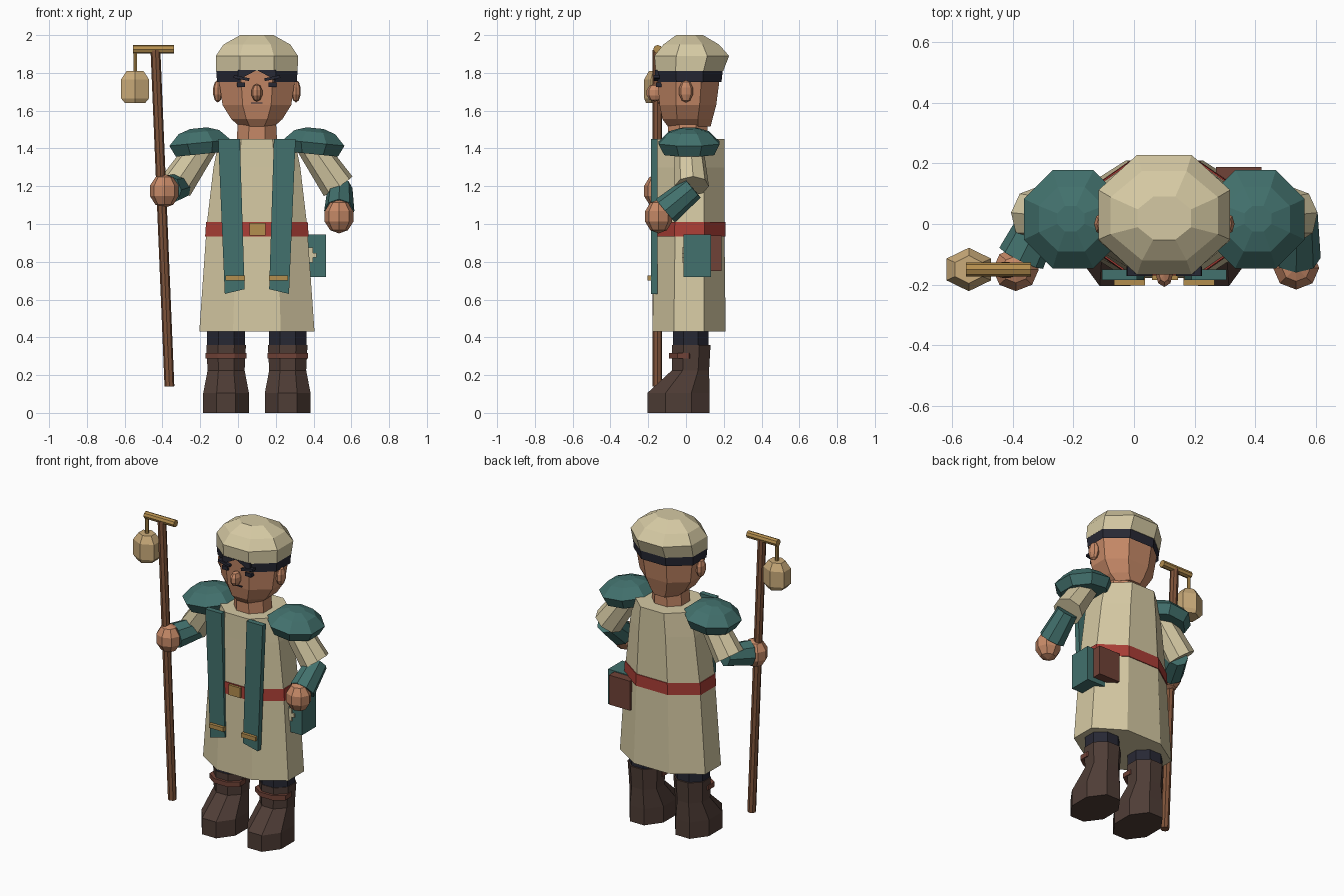
import bpy, bmesh, math
from mathutils import Vector, Matrix

cube = bpy.data.objects.get("Cube")
if cube:
    bpy.data.objects.remove(cube)


def colour(name, r, g, b):
    lin = [((c / 255 + 0.055) / 1.055) ** 2.4 for c in (r, g, b)] + [1]
    m = bpy.data.materials.new(name)
    m.use_nodes = True
    m.diffuse_color = lin
    bsdf = m.node_tree.nodes["Principled BSDF"]
    bsdf.inputs["Base Color"].default_value = lin
    bsdf.inputs["Roughness"].default_value = 0.9
    return m


CREAM = colour("cream cloth", 213, 201, 163)
TEAL = colour("teal cloth", 66, 113, 109)
SKIN = colour("skin", 198, 137, 103)
NAVY = colour("dark navy", 39, 40, 52)
BOOT = colour("dark boot leather", 79, 61, 54)
RED = colour("red belt", 170, 62, 54)
GOLD = colour("gold", 180, 142, 78)
WOOD = colour("staff wood", 128, 84, 58)
TAN = colour("lantern tan", 202, 171, 122)
LEATHER = colour("brown leather", 112, 66, 55)
CX = 0.1  # body centre line


def finish(name, bm, mat):
    bmesh.ops.recalc_face_normals(bm, faces=bm.faces)
    me = bpy.data.meshes.new(name)
    bm.to_mesh(me)
    bm.free()
    me.materials.append(mat)
    ob = bpy.data.objects.new(name, me)
    bpy.context.collection.objects.link(ob)
    return ob


def loft(name, mat, rings, n=8, x=CX, tilt=0):
    """Stacked flat-sided rings, each (z, half width, y front, y back)."""
    bm = bmesh.new()
    k = 1 / math.cos(math.pi / n)
    loops = []
    for z, hx, y0, y1 in rings:
        loop = []
        for i in range(n):
            a = (i + 0.5) * math.tau / n
            loop.append(bm.verts.new((x + hx * k * math.cos(a),
                                      (y0 + y1) / 2 + (y1 - y0) / 2 * k * math.sin(a), z)))
        loops.append(loop)
    for lo, hi in zip(loops, loops[1:]):
        for i in range(n):
            j = (i + 1) % n
            bm.faces.new((lo[i], lo[j], hi[j], hi[i]))
    bm.faces.new(loops[0])
    bm.faces.new(loops[-1])
    if tilt:
        pivot = Vector((x, 0, rings[0][0]))
        bmesh.ops.rotate(bm, verts=bm.verts, cent=pivot, matrix=Matrix.Rotation(tilt, 3, 'Y'))
    return finish(name, bm, mat)


def rod(name, mat, a, b, r1, r2=None, n=8):
    a, b = Vector(a), Vector(b)
    bm = bmesh.new()
    rot = (b - a).to_track_quat('Z', 'Y').to_matrix().to_4x4()
    bmesh.ops.create_cone(bm, cap_ends=True, segments=n, radius1=r1, radius2=r2 or r1,
                          depth=(b - a).length, matrix=Matrix.Translation((a + b) / 2) @ rot)
    return finish(name, bm, mat)


def box(name, mat, lo, hi, turn=0):
    lo, hi = Vector(lo), Vector(hi)
    bm = bmesh.new()
    m = (Matrix.Translation((lo + hi) / 2) @ Matrix.Rotation(turn, 4, 'Y')
         @ Matrix.Diagonal((*(hi - lo), 1)))
    bmesh.ops.create_cube(bm, size=1, matrix=m)
    return finish(name, bm, mat)


def ball(name, mat, centre, size, seg=8, rings=5):
    bm = bmesh.new()
    m = Matrix.Translation(centre) @ Matrix.Diagonal((*size, 1))
    bmesh.ops.create_uvsphere(bm, u_segments=seg, v_segments=rings, radius=1, matrix=m)
    return finish(name, bm, mat)


def plate(name, mat, outline, y0, y1):
    """Flat outline of (x, z) points, thick from y0 to y1."""
    bm = bmesh.new()
    face = bm.faces.new([bm.verts.new((x, y0, z)) for x, z in outline])
    ext = bmesh.ops.extrude_face_region(bm, geom=[face])["geom"]
    bmesh.ops.translate(bm, vec=(0, y1 - y0, 0),
                        verts=[v for v in ext if isinstance(v, bmesh.types.BMVert)])
    return finish(name, bm, mat)


# Robe and belt
loft("robe", CREAM, [(0.43, 0.305, -0.178, 0.21), (1.0, 0.265, -0.165, 0.203),
                     (1.3, 0.23, -0.158, 0.203), (1.45, 0.2, -0.155, 0.203)])
loft("belt", RED, [(0.935, 0.274, -0.172, 0.209), (1.01, 0.269, -0.17, 0.208)])
box("belt_buckle", GOLD, (0.06, -0.185, 0.94), (0.145, -0.16, 1.005))

# Neck and head
loft("neck", SKIN, [(1.42, 0.108, -0.095, 0.115), (1.56, 0.1, -0.095, 0.115)])
loft("head", SKIN, [(1.515, 0.09, -0.095, 0.13), (1.555, 0.135, -0.125, 0.14),
                    (1.63, 0.182, -0.14, 0.16), (1.82, 0.21, -0.155, 0.185)])
ball("nose", SKIN, (CX, -0.165, 1.695), (0.03, 0.045, 0.047))
box("mouth", NAVY, (CX - 0.03, -0.148, 1.637), (CX + 0.03, -0.139, 1.644))

# Hair band, open over the forehead, with two pointed front locks
hair = loft("hair_band", NAVY, [(1.752, 0.211, -0.15, 0.188), (1.82, 0.216, -0.158, 0.195)])
bm = bmesh.new()
bm.from_mesh(hair.data)
bmesh.ops.delete(bm, context='FACES',
                 geom=[f for f in bm.faces if abs(f.normal.z) > 0.9 or f.normal.y < -0.9])
bm.to_mesh(hair.data)
bm.free()

# Hat
loft("hat", CREAM, [(1.81, 0.216, -0.16, 0.197), (1.89, 0.217, -0.167, 0.228),
                    (1.95, 0.177, -0.12, 0.175), (2.0, 0.088, -0.052, 0.09)])

# Paired parts: s is +1 on the model's left and -1 on its right
for s, side in ((1, "left"), (-1, "right")):
    def px(d):
        return CX + s * d

    # Face details
    ball(side + "_ear", SKIN, (px(0.207), 0, 1.703), (0.026, 0.038, 0.06))
    box(side + "_eye", NAVY, (px(0.083) - 0.021, -0.159, 1.725),
        (px(0.083) + 0.021, -0.13, 1.748))
    box(side + "_brow", NAVY, (px(0.082) - 0.042, -0.172, 1.765),
        (px(0.082) + 0.042, -0.14, 1.78), -s * 0.2)
    plate(side + "_front_lock", NAVY,
          [(px(0), 1.815), (px(0.1), 1.815), (px(0.1), 1.762)], -0.163, -0.145)

    # Shoulder pads and upper arms
    loft(side + "_shoulder_pad", TEAL,
         [(1.37, 0.135, -0.115, 0.15), (1.43, 0.163, -0.146, 0.178),
          (1.487, 0.108, -0.09, 0.122), (1.508, 0.045, -0.025, 0.06)], x=px(0.295), tilt=s * 0.1)
    rod(side + "_upper_arm", CREAM, (px(0.28), 0.015, 1.42), (px(0.43), 0.03, 1.2), 0.075, 0.092)

    # Scarf strips with gold trim
    plate(side + "_scarf", TEAL, [(px(0.09), 1.45), (px(0.205), 1.45),
                                  (px(0.17), 0.63), (px(0.065), 0.655)], -0.184, -0.15)
    box(side + "_scarf_trim", GOLD, (px(0.115) - 0.051, -0.203, 0.7),
        (px(0.115) + 0.051, -0.175, 0.727))

    # Trousers and boots
    loft(side + "_trouser_leg", NAVY, [(0.3, 0.1, -0.07, 0.12), (0.5, 0.1, -0.07, 0.12)],
         x=px(0.163))
    loft(side + "_boot", BOOT, [(0, 0.121, -0.205, 0.125), (0.105, 0.121, -0.205, 0.125),
                                (0.225, 0.098, -0.075, 0.122), (0.36, 0.105, -0.073, 0.13)],
         x=px(0.163))
    loft(side + "_boot_strap", LEATHER, [(0.288, 0.108, -0.09, 0.06), (0.318, 0.108, -0.09, 0.06)],
         x=px(0.163))

# Forearms and hands
for side, elbow, hand in (("left", (0.54, 0.035, 1.19), (0.535, -0.145, 1.04)),
                          ("right", (-0.3, 0.035, 1.2), (-0.39, -0.15, 1.175))):
    elbow, hand = Vector(elbow), Vector(hand)
    rod(side + "_forearm", TEAL, elbow, elbow.lerp(hand, 0.8), 0.066, 0.08)
    ball(side + "_hand", SKIN, hand, (0.08, 0.075, 0.09))

# Staff with hanging lantern
rod("staff", WOOD, (-0.363, -0.152, 0.14), (-0.437, -0.152, 1.92), 0.026)
rod("staff_crossbar", GOLD, (-0.555, -0.15, 1.925), (-0.34, -0.15, 1.925), 0.023)
rod("lantern_hook", GOLD, (-0.545, -0.15, 1.79), (-0.545, -0.15, 1.92), 0.011, n=6)
loft("lantern", TAN, [(1.64, 0.053, -0.203, -0.097), (1.665, 0.074, -0.212, -0.088),
                      (1.765, 0.074, -0.212, -0.088), (1.81, 0.045, -0.19, -0.11)],
     n=6, x=-0.545)

# Hip bag with cross badge, and a leather pouch behind it
box("hip_bag", TEAL, (0.305, -0.012, 0.72), (0.465, 0.132, 0.945))
for w, h in ((0.03, 0.012), (0.012, 0.04)):
    box("bag_cross", CREAM, (0.385 - w, -0.021, 0.835 - h), (0.385 + w, -0.012, 0.835 + h))
box("leather_pouch", LEATHER, (0.27, 0.125, 0.75), (0.42, 0.188, 0.94))
